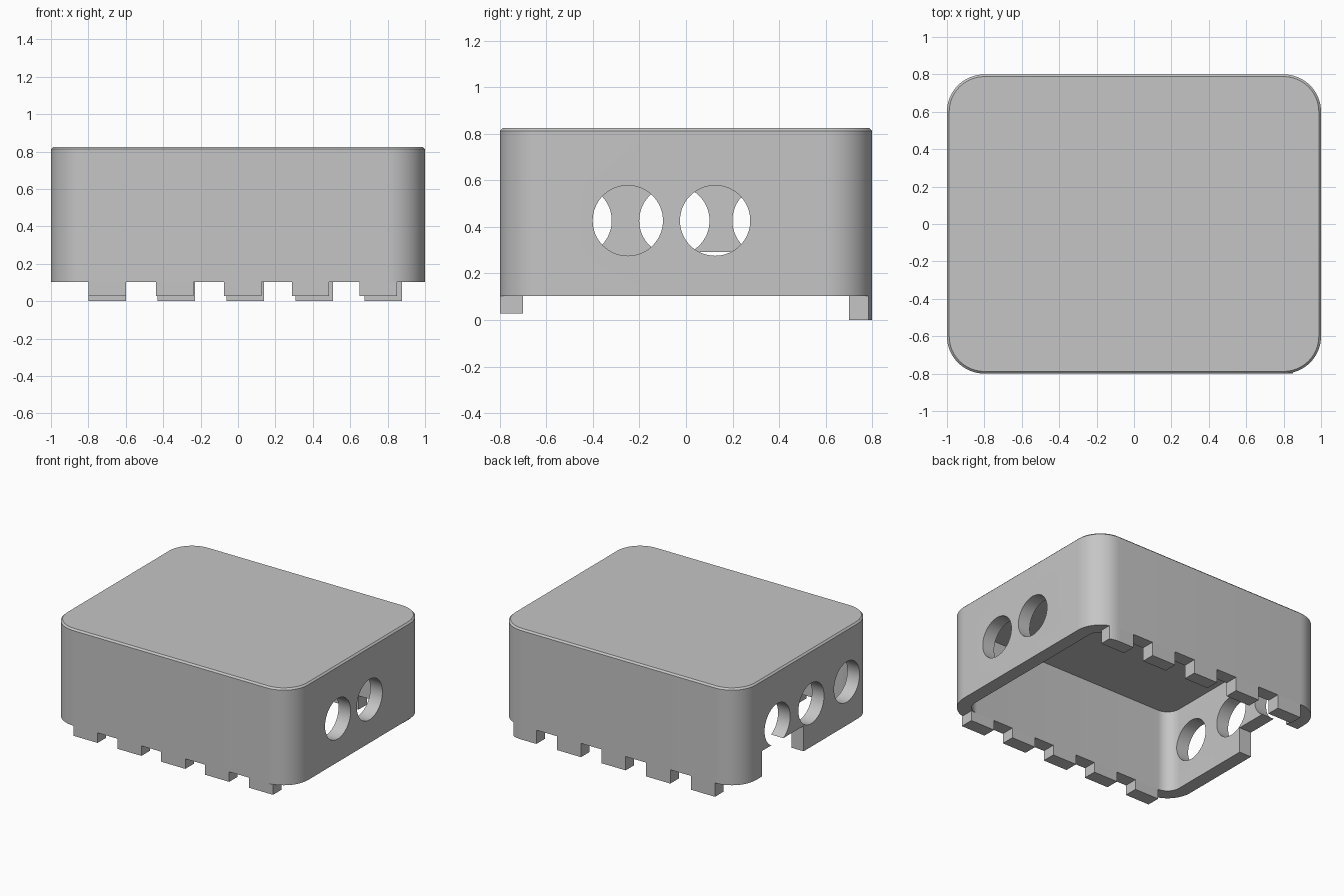
import bpy, bmesh, math
from mathutils import Matrix

if "Cube" in bpy.data.objects:
    bpy.data.objects.remove(bpy.data.objects["Cube"], do_unlink=True)

HX, HY, R, WALL = 1.0, 0.8, 0.2, 0.1
BASE, TOP, CEILING, EDGE = 0.103, 0.825, 0.72, 0.012

grey = bpy.data.materials.new("plain grey")
grey.use_nodes = True
grey.diffuse_color = (0.56, 0.56, 0.56, 1)
grey.node_tree.nodes["Principled BSDF"].inputs["Base Color"].default_value = grey.diffuse_color


def finish(name, bm):
    bmesh.ops.recalc_face_normals(bm, faces=bm.faces)
    mesh = bpy.data.meshes.new(name)
    bm.to_mesh(mesh)
    bm.free()
    mesh.materials.append(grey)
    obj = bpy.data.objects.new(name, mesh)
    bpy.context.collection.objects.link(obj)
    return obj


def rounded_block(name, levels, steps=16):
    """Loft rounded rectangles; each level is (height, inset)."""
    bm = bmesh.new()
    rings = []
    for z, inset in levels:
        ring = []
        for k, (sx, sy) in enumerate([(1, 1), (-1, 1), (-1, -1), (1, -1)]):
            for i in range(steps + 1):
                a = (k + i / steps) * math.pi / 2
                ring.append(bm.verts.new((sx * (HX - R) + (R - inset) * math.cos(a),
                                          sy * (HY - R) + (R - inset) * math.sin(a), z)))
        rings.append(ring)
    for low, high in zip(rings, rings[1:]):
        for i in range(len(low)):
            j = (i + 1) % len(low)
            bm.faces.new((low[i], low[j], high[j], high[i]))
    bm.faces.new(rings[0])
    bm.faces.new(rings[-1])
    return finish(name, bm)


def box(name, x, y, z):
    bm = bmesh.new()
    size = [b - a for a, b in (x, y, z)]
    mid = [(a + b) / 2 for a, b in (x, y, z)]
    bmesh.ops.create_cube(bm, size=1, matrix=Matrix.Translation(mid) @ Matrix.Diagonal((*size, 1)))
    return finish(name, bm)


def hole_cutter(x, y, z, radius=0.151):
    bm = bmesh.new()
    place = Matrix.Translation((x, y, z)) @ Matrix.Rotation(math.pi / 2, 4, "Y")
    bmesh.ops.create_cone(bm, cap_ends=True, segments=64, radius1=radius, radius2=radius,
                          depth=0.4, matrix=place)
    return finish("hole_cutter", bm)


def activate(obj):
    bpy.ops.object.select_all(action="DESELECT")
    obj.select_set(True)
    bpy.context.view_layer.objects.active = obj


def boolean(obj, cutter, operation="DIFFERENCE", keep=False):
    activate(obj)
    mod = obj.modifiers.new("cut", "BOOLEAN")
    mod.operation, mod.solver, mod.object = operation, "EXACT", cutter
    bpy.ops.object.modifier_apply(modifier=mod.name)
    if not keep:
        bpy.data.objects.remove(cutter, do_unlink=True)


# Hollow cover, open underneath, with a chamfered top edge
cover = rounded_block("cover", [(BASE, 0), (TOP - EDGE, 0), (TOP, EDGE)])
boolean(cover, rounded_block("cavity_cutter", [(-0.2, WALL), (CEILING, WALL)]))

# Cable holes: two on one end, three on the other
for side, centres in ((HX, (-0.25, 0.125)), (-HX, (-0.47, -0.05, 0.35))):
    for y in centres:
        boolean(cover, hole_cutter(side, y, 0.427))

# Notch in the lower edge of the three-hole end
boolean(cover, box("notch_cutter", (-1.2, -0.85), (0.04, 0.53), (-0.2, 0.293)))

# Locating tabs: square in front, longer and trimmed to the outline at the back
outline = rounded_block("outline_cutter", [(-0.2, 0), (0.5, 0)])
for i in range(5):
    x = -0.8 + 0.3625 * i
    box(f"front_tab_{i + 1}", (x, x + 0.2), (-HY, -HY + WALL), (0.028, BASE))
    x = -0.8 + 0.369 * i
    tab = box(f"back_tab_{i + 1}", (x, x + 0.2), (HY - WALL, HY + 0.05), (0, BASE))
    boolean(tab, outline, "INTERSECT", keep=True)
bpy.data.objects.remove(outline, do_unlink=True)

# Smooth the round corners and holes, keep edges sharp
activate(cover)
bpy.ops.object.shade_smooth_by_angle(angle=math.radians(30))
